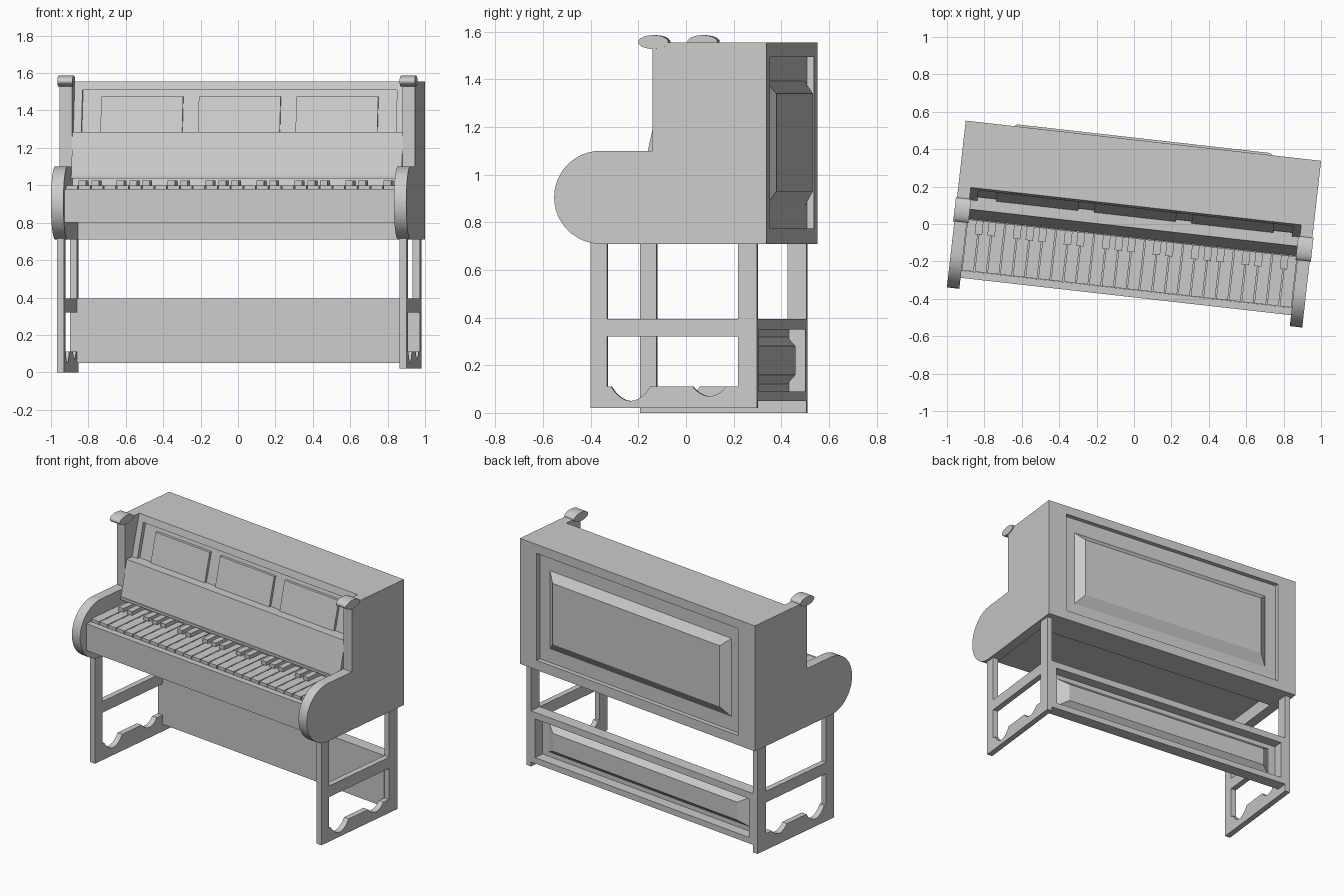
import bpy, bmesh, math

if "Cube" in bpy.data.objects:
    bpy.data.objects.remove(bpy.data.objects["Cube"])

TURN = math.radians(-6.45)   # the whole piano stands slightly turned

mat = bpy.data.materials.new("plain grey")
mat.use_nodes = True
GREY = (0.6, 0.6, 0.6, 1)
mat.diffuse_color = GREY
mat.node_tree.nodes["Principled BSDF"].inputs["Base Color"].default_value = GREY


def finish(name, bm, smooth=False):
    bmesh.ops.recalc_face_normals(bm, faces=bm.faces)
    me = bpy.data.meshes.new(name)
    bm.to_mesh(me)
    bm.free()
    me.materials.append(mat)
    ob = bpy.data.objects.new(name, me)
    bpy.context.collection.objects.link(ob)
    ob.rotation_euler.z = TURN
    if smooth:
        bpy.ops.object.select_all(action='DESELECT')
        ob.select_set(True)
        bpy.context.view_layer.objects.active = ob
        bpy.ops.object.shade_smooth_by_angle(angle=math.radians(35))
    return ob


def add_prism(bm, profile, x0, x1):
    """Extrude a (y, z) profile from x0 to x1."""
    a = [bm.verts.new((x0, y, z)) for y, z in profile]
    b = [bm.verts.new((x1, y, z)) for y, z in profile]
    bm.faces.new(a)
    bm.faces.new(b[::-1])
    n = len(a)
    for i in range(n):
        j = (i + 1) % n
        bm.faces.new((a[i], b[i], b[j], a[j]))


def add_box(bm, x0, x1, y0, y1, z0, z1):
    add_prism(bm, [(y0, z0), (y1, z0), (y1, z1), (y0, z1)], x0, x1)


def prism(name, profile, x0, x1, smooth=False):
    bm = bmesh.new()
    add_prism(bm, profile, x0, x1)
    return finish(name, bm, smooth)


def box(name, *size):
    bm = bmesh.new()
    add_box(bm, *size)
    return finish(name, bm)


def frame(name, w, z0, z1, hw, hz0, hz1, y0, y1):
    """Rectangular frame in the xz plane with a rectangular opening."""
    bm = bmesh.new()
    loops = []
    for y in (y0, y1):
        for ww, a, b in ((w, z0, z1), (hw, hz0, hz1)):
            loops.append([bm.verts.new(p) for p in
                          ((-ww, y, a), (ww, y, a), (ww, y, b), (-ww, y, b))])
    fo, fi, bo, bi = loops
    for p, q in ((fo, fi), (bo, bi), (fo, bo), (fi, bi)):
        for i in range(4):
            j = (i + 1) % 4
            bm.faces.new((p[i], p[j], q[j], q[i]))
    return finish(name, bm)


def raised_panel(name, w, z0, z1, iw, iz0, iz1, y0, y1):
    """Bevelled panel rising from y0 to y1."""
    bm = bmesh.new()
    a = [bm.verts.new(p) for p in ((-w, y0, z0), (w, y0, z0), (w, y0, z1), (-w, y0, z1))]
    b = [bm.verts.new(p) for p in ((-iw, y1, iz0), (iw, y1, iz0), (iw, y1, iz1), (-iw, y1, iz1))]
    bm.faces.new(a)
    bm.faces.new(b)
    for i in range(4):
        j = (i + 1) % 4
        bm.faces.new((a[i], a[j], b[j], b[i]))
    return finish(name, bm)


IN, OUT = 0.889, 0.956       # inner and outer faces of the side walls
SIDES = (("left", 1), ("right", -1))

# Side walls with rounded arms, and the small scrolls on top
arc = [(-0.254 - 0.195 * math.sin(math.pi * i / 24), 0.905 - 0.195 * math.cos(math.pi * i / 24))
       for i in range(25)]
wall = [(0.448, 0.71)] + arc + [(-0.033, 1.10), (-0.033, 1.555), (0.448, 1.555)]
scroll = [(-0.03 + 0.064 * math.cos(math.tau * i / 24), 1.557 + 0.029 * math.sin(math.tau * i / 24))
          for i in range(24)]
for side, s in SIDES:
    prism(side + "_side_wall", wall, s * IN, s * OUT, True)
    prism(side + "_scroll", scroll, s * 0.880, s * 0.962, True)


# Sloping front: y of the front plane at height z
def slope(z, back=0.0):
    return 0.096 - (1.555 - z) * 0.245 + back


def slab(name, x0, x1, z0, z1, front, back):
    return prism(name, [(slope(z0, front), z0), (slope(z1, front), z1),
                        (slope(z1, back), z1), (slope(z0, back), z0)], x0, x1)


# Case and key bed in one section
case = [(0.418, 0.71), (0.418, 1.555), (slope(1.555, 0.025), 1.555), (slope(1.0, 0.025), 1.0),
        (slope(1.0, 0.025), 0.96), (-0.35, 0.96), (-0.35, 0.98), (-0.39, 0.98),
        (-0.39, 0.80), (0.25, 0.80), (0.25, 0.71)]
prism("case", case, -IN, IN)

# Music desk frame and its three panels
slab("desk_top_rail", -IN, IN, 1.51, 1.555, 0, 0.025)
for side, s in SIDES:
    slab(side + "_desk_stile", s * 0.846, s * IN, 1.25, 1.51, 0, 0.025)
for i, x in enumerate((-0.525, 0.0, 0.525)):
    slab("desk_panel_%d" % (i + 1), x - 0.22, x + 0.22, 1.25, 1.475, 0.008, 0.025)

# Fallboard with a lip above the keys
prism("fallboard", [(-0.02, 1.285), (0.05, 1.285), (0.0, 1.04), (-0.072, 1.05)], -IN, IN)
prism("fallboard_lip", [(-0.078, 1.052), (-0.03, 1.052), (-0.03, 1.035), (-0.078, 1.035)], -IN, IN)

# Keys
COUNT = 26
step = 2 * IN / COUNT
white, black = bmesh.new(), bmesh.new()
for i in range(COUNT):
    x = -IN + i * step
    add_box(white, x + 0.003, x + step - 0.003, -0.349, -0.03, 0.96, 1.0)
    if i % 7 not in (2, 6) and i < COUNT - 1:
        add_box(black, x + step - 0.02, x + step + 0.02, -0.15, -0.03, 0.99, 1.025)
finish("natural_keys", white)
finish("sharp_keys", black)

# Back of the case
frame("back_frame", IN, 0.71, 1.555, 0.82, 0.775, 1.495, 0.41, 0.448)
raised_panel("back_panel", 0.74, 0.865, 1.395, 0.68, 0.93, 1.34, 0.417, 0.459)

# Lower board between the legs
LEG_IN, LEG_OUT = 0.903, 0.941
box("lower_board", -LEG_IN, LEG_IN, 0.325, 0.336, 0.05, 0.395)
frame("lower_frame", LEG_IN, 0.05, 0.395, 0.87, 0.09, 0.35, 0.33, 0.406)
raised_panel("lower_panel", 0.82, 0.12, 0.32, 0.75, 0.16, 0.28, 0.335, 0.378)


# Leg frames with scooped foot rails
def scoop(y0, y1, depth, n=10):
    return [(y0 + (y1 - y0) * i / n, 0.11 - depth * math.sin(math.pi * i / n) ** 0.8)
            for i in range(n + 1)]


for side, s in SIDES:
    foot = 0.02 if s > 0 else 0.0
    bm = bmesh.new()
    x0, x1 = s * LEG_IN, s * LEG_OUT
    add_box(bm, x0, x1, -0.297, -0.227, foot, 0.72)
    add_box(bm, x0, x1, 0.327, 0.406, foot, 0.72)
    add_box(bm, x0, x1, -0.227, 0.327, 0.32, 0.395)
    rail = [(-0.227, foot), (-0.227, 0.11)] + scoop(-0.21, -0.045, 0.06) + scoop(0.135, 0.275, 0.04)
    add_prism(bm, rail + [(0.327, 0.11), (0.327, foot)], x0, x1)
    finish(side + "_leg_frame", bm)
